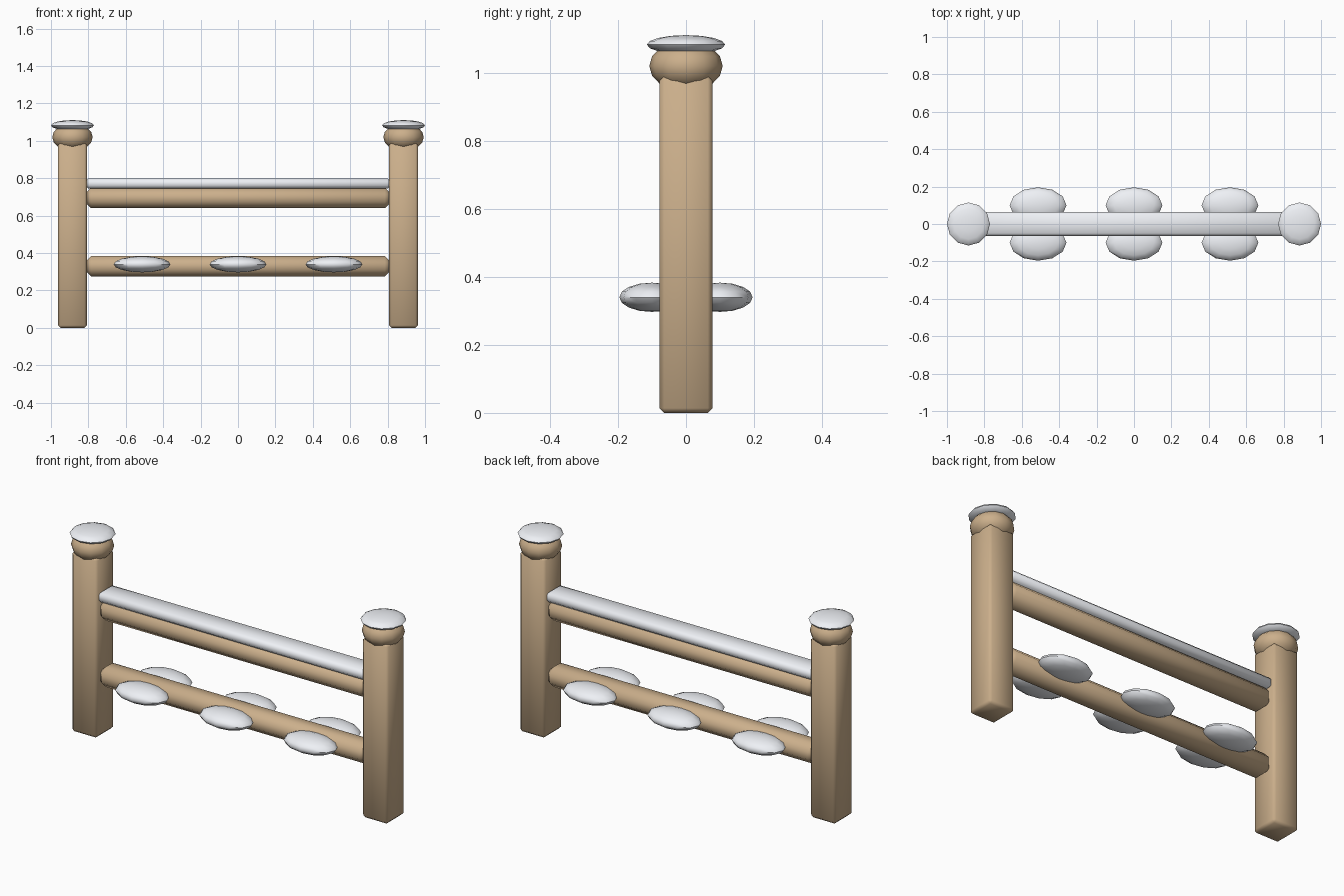
import bpy
import math

if "Cube" in bpy.data.objects:
    bpy.data.objects.remove(bpy.data.objects["Cube"])


def material(name, color):
    m = bpy.data.materials.new(name)
    m.diffuse_color = color
    m.use_nodes = True
    m.node_tree.nodes["Principled BSDF"].inputs["Base Color"].default_value = m.diffuse_color
    return m


WOOD = material("wood", (0.60, 0.43, 0.26, 1))
SNOW = material("snow", (0.86, 0.88, 0.92, 1))


def finish(ob, name, mat):
    ob.name = name
    ob.data.materials.append(mat)
    bpy.ops.object.shade_smooth_by_angle(angle=math.radians(50))


def beam(name, loc, size, bevel, mat):
    bpy.ops.mesh.primitive_cube_add(size=1, location=loc)
    ob = bpy.context.object
    ob.scale = size
    bpy.ops.object.transform_apply(location=False, rotation=False, scale=True)
    mod = ob.modifiers.new("bevel", 'BEVEL')
    mod.width = bevel
    mod.segments = 1
    bpy.ops.object.modifier_apply(modifier=mod.name)
    finish(ob, name, mat)


def blob(name, loc, radii, mat):
    bpy.ops.mesh.primitive_uv_sphere_add(segments=12, ring_count=8, radius=1, location=loc)
    ob = bpy.context.object
    ob.scale = radii
    bpy.ops.object.transform_apply(location=False, rotation=False, scale=True)
    finish(ob, name, mat)


# Posts with ball finials and snow caps
for side, s in (("left", -1), ("right", 1)):
    x = s * 0.885
    beam(side + "_post", (x, 0, 0.495), (0.156, 0.156, 0.99), 0.014, WOOD)
    blob(side + "_finial", (x, 0, 1.02), (0.108, 0.108, 0.075), WOOD)
    blob(side + "_snow_cap", (x, 0, 1.083), (0.115, 0.115, 0.028), SNOW)

# Rails, the upper one topped with snow
beam("upper_rail", (0, 0, 0.695), (1.64, 0.13, 0.11), 0.035, WOOD)
beam("lower_rail", (0, 0, 0.33), (1.64, 0.13, 0.11), 0.035, WOOD)
beam("rail_snow", (0, 0, 0.772), (1.63, 0.13, 0.055), 0.016, SNOW)

# Snow clumps along both sides of the lower rail
for i, x in enumerate((-0.513, 0, 0.513)):
    for side, y in (("front", -0.1), ("back", 0.1)):
        blob(f"{side}_snow_clump_{i + 1}", (x, y, 0.34), (0.152, 0.096, 0.043), SNOW)
